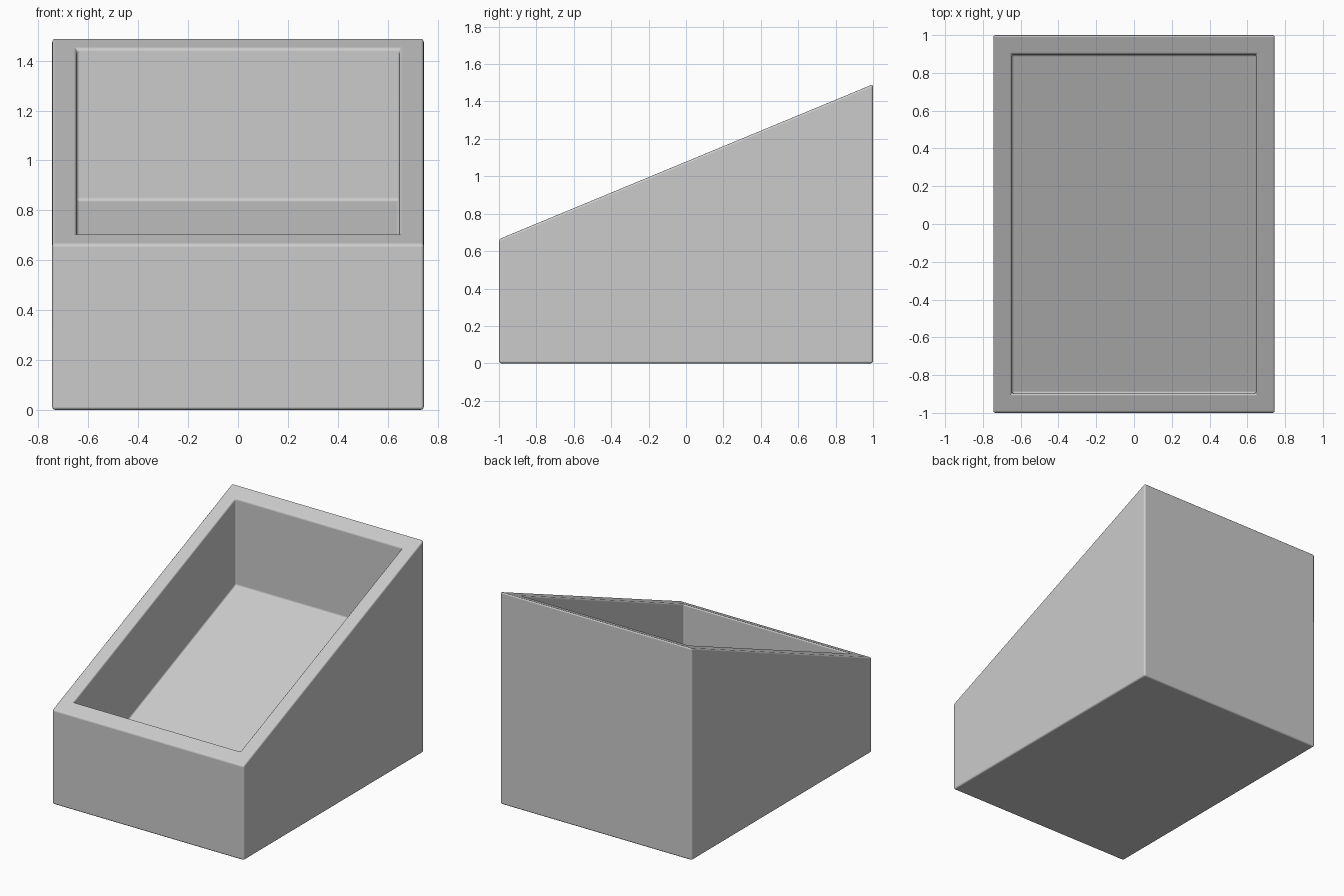
import bpy, bmesh

if "Cube" in bpy.data.objects:
    bpy.data.objects.remove(bpy.data.objects["Cube"])

FRONT_Z, BACK_Z = 0.664, 1.492          # rim heights at y = -1 and y = +1
SLOPE = (BACK_Z - FRONT_Z) / 2
DEPTH = 0.61                            # tray floor lies parallel to the rim


def rim_z(y):
    return FRONT_Z + SLOPE * (y + 1)


bm = bmesh.new()


def ring(hx, hy, height):
    """Rectangle of four vertices, with height given as a function of y."""
    return [bm.verts.new((sx * hx, sy * hy, height(sy * hy)))
            for sx, sy in ((-1, -1), (1, -1), (1, 1), (-1, 1))]


# Closed skin: base, outer walls, sloped rim, inner walls, sloped floor
rings = [ring(0.745, 1.0, lambda y: 0.0),
         ring(0.745, 1.0, rim_z),
         ring(0.647, 0.897, rim_z),
         ring(0.647, 0.897, lambda y: rim_z(y) - DEPTH)]
bm.faces.new(rings[0][::-1])
for a, b in zip(rings, rings[1:]):
    for i in range(4):
        j = (i + 1) % 4
        bm.faces.new((a[i], a[j], b[j], b[i]))
bm.faces.new(rings[-1])
bmesh.ops.recalc_face_normals(bm, faces=bm.faces)

mesh = bpy.data.meshes.new("sloped_bin")
bm.to_mesh(mesh)
bm.free()
sloped_bin = bpy.data.objects.new("sloped_bin", mesh)
bpy.context.collection.objects.link(sloped_bin)

# Small rounded edges all round
bevel = sloped_bin.modifiers.new("edge_rounding", 'BEVEL')
bevel.width = 0.012
bevel.segments = 3
bevel.limit_method = 'ANGLE'
bevel.harden_normals = True

bpy.context.view_layer.objects.active = sloped_bin
sloped_bin.select_set(True)
bpy.ops.object.shade_smooth()
